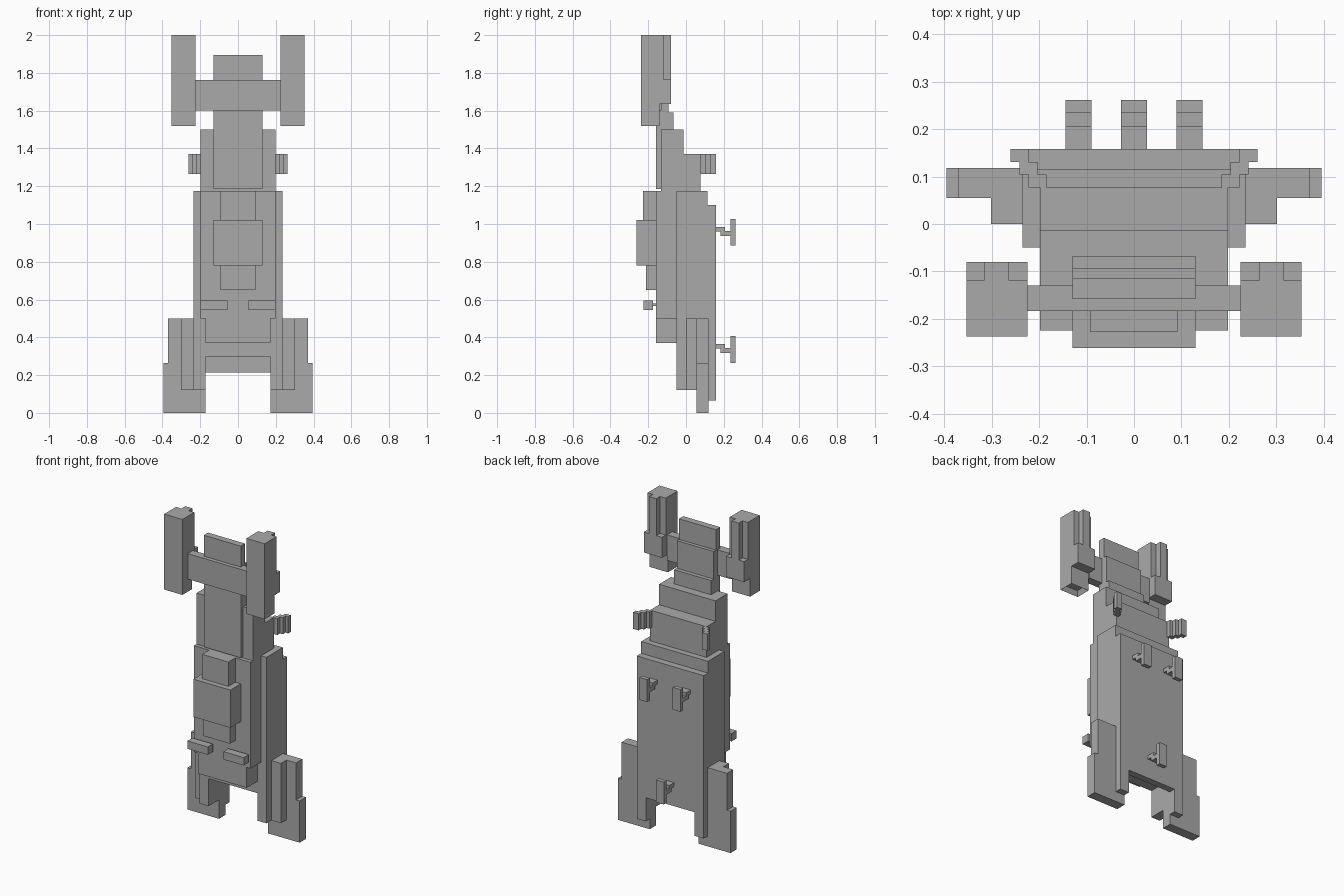
import bpy
import bmesh

cube = bpy.data.objects.get("Cube")
if cube:
    bpy.data.objects.remove(cube, do_unlink=True)

grey = bpy.data.materials.new("hull_grey")
grey.use_nodes = True
colour = (0.4, 0.4, 0.4, 1)
grey.diffuse_color = colour
grey.node_tree.nodes["Principled BSDF"].inputs["Base Color"].default_value = colour


def box(name, x, y, z, recess=0):
    """Box from (min, max) ranges; recess sinks a panel into its underside."""
    bm = bmesh.new()
    bmesh.ops.create_cube(bm, size=1)
    for v in bm.verts:
        for axis, span in enumerate((x, y, z)):
            v.co[axis] = span[0] if v.co[axis] < 0 else span[1]
    if recess:
        bm.normal_update()
        base = min(bm.faces, key=lambda f: f.normal.z)
        bmesh.ops.inset_individual(bm, faces=[base], thickness=0.02)
        bmesh.ops.translate(bm, verts=base.verts, vec=(0, 0, recess))
    mesh = bpy.data.meshes.new(name)
    bm.to_mesh(mesh)
    bm.free()
    mesh.materials.append(grey)
    obj = bpy.data.objects.new(name, mesh)
    bpy.context.collection.objects.link(obj)
    return obj


def centre(name, half, y, z):
    box(name, (-half, half), y, z)


def pair(name, x, y, z, recess=0):
    box("left_" + name, x, y, z, recess)
    box("right_" + name, (-x[1], -x[0]), y, z, recess)


# Main hull and rear plate, each with a leg on either side
centre("hull", 0.235, (-0.05, 0.115), (0.295, 1.175))
pair("hull_leg", (0.172, 0.235), (-0.05, 0.115), (0.12, 0.295))
centre("rear_plate", 0.235, (0.115, 0.158), (0.215, 1.1))
pair("rear_plate_leg", (0.172, 0.235), (0.115, 0.158), (0.065, 0.215))

# Front deck
centre("deck", 0.198, (-0.158, -0.05), (0.5, 1.175))
centre("deck_lower", 0.172, (-0.158, -0.05), (0.37, 0.5))

# Raised cabin on the deck
centre("cabin_upper", 0.092, (-0.228, -0.158), (1.02, 1.175))
centre("cabin", 0.13, (-0.262, -0.158), (0.78, 1.02))
centre("cabin_lower", 0.092, (-0.213, -0.158), (0.65, 0.78))

# Front bars on short brackets
pair("bar", (0.055, 0.198), (-0.225, -0.175), (0.545, 0.595))
pair("bar_bracket", (0.11, 0.14), (-0.175, -0.158), (0.565, 0.58))

# Shoulders and neck
centre("shoulders", 0.198, (-0.133, -0.013), (1.175, 1.5))
centre("shoulder_back", 0.198, (-0.05, 0.077), (1.175, 1.37))
centre("neck_front", 0.13, (-0.158, -0.115), (1.185, 1.895))
centre("neck_middle", 0.13, (-0.115, -0.093), (1.5, 1.765))
centre("neck_back", 0.13, (-0.093, -0.067), (1.5, 1.59))

# Stepped fins beside the shoulders
for i in range(3):
    x = 0.185 + i * 0.019
    y = 0.077 + i * 0.027
    pair("fin_step_%d" % (i + 1), (x, x + 0.038), (y, y + 0.027), (1.265, 1.37))

# Crossbar and pods
centre("crossbar", 0.225, (-0.183, -0.13), (1.6, 1.762))
pair("pod", (0.225, 0.353), (-0.237, -0.14), (1.52, 2), 0.03)
pair("pod_back", (0.225, 0.353), (-0.14, -0.118), (1.635, 2))
pair("pod_collar", (0.225, 0.353), (-0.118, -0.08), (1.635, 1.765))
pair("pod_ridge", (0.265, 0.315), (-0.118, -0.08), (1.765, 2))

# Side wings and feet
pair("wing", (0.235, 0.302), (0, 0.055), (0.12, 0.5))
pair("foot", (0.172, 0.37), (0.055, 0.118), (0, 0.5))
pair("foot_edge", (0.37, 0.395), (0.055, 0.118), (0, 0.265))

# Rear landing skids
for name, x, z in (("left", 0.117, 0.96), ("right", -0.117, 0.96), ("lower", 0, 0.34)):
    span = (x - 0.027, x + 0.027)
    box(name + "_skid_arm", span, (0.158, 0.207), (z, z + 0.025))
    box(name + "_skid_link", span, (0.183, 0.235), (z - 0.023, z + 0.003))
    box(name + "_skid", span, (0.235, 0.262), (z - 0.075, z + 0.067))
